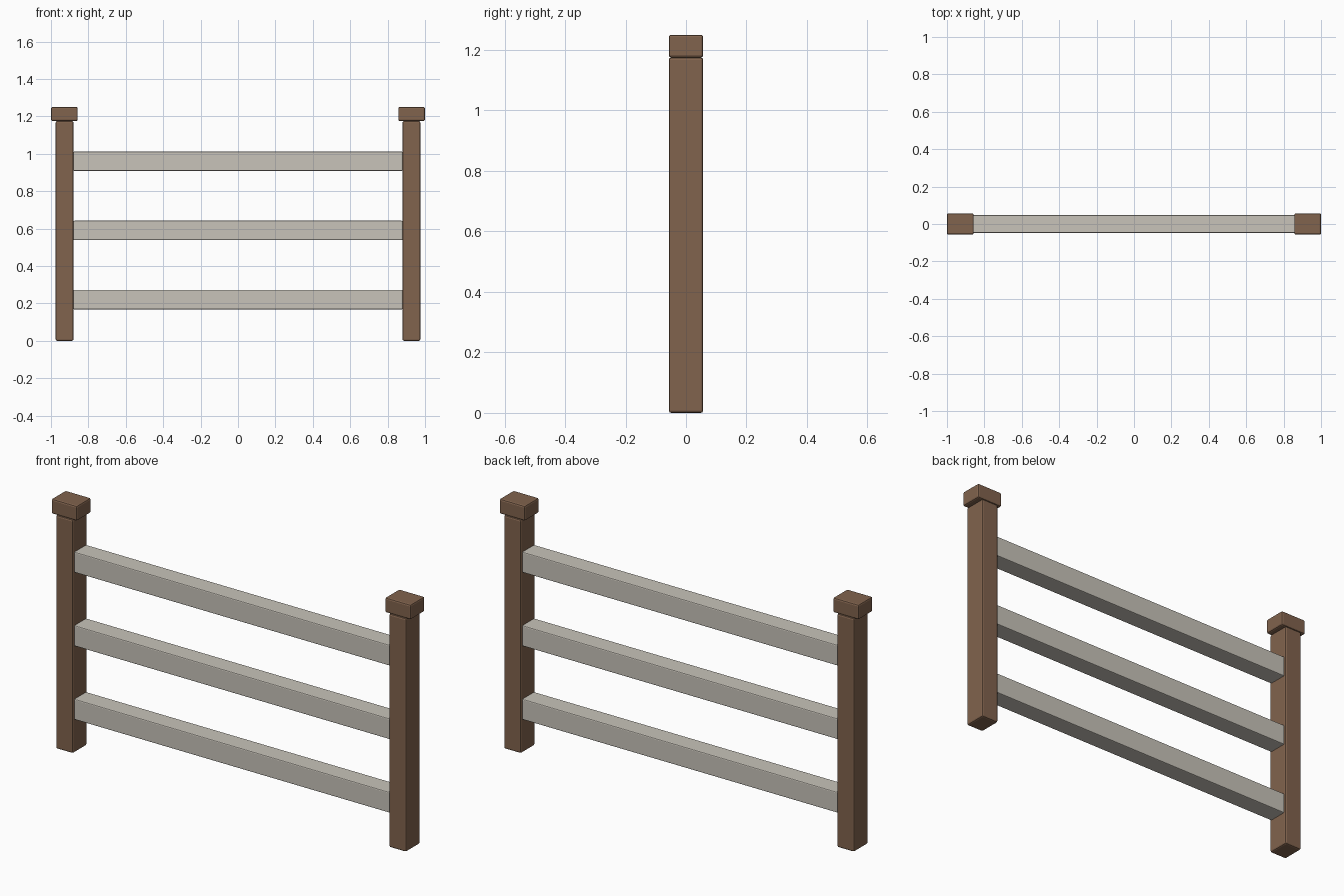
import bpy, bmesh

if "Cube" in bpy.data.objects:
    bpy.data.objects.remove(bpy.data.objects["Cube"])


def material(name, color):
    mat = bpy.data.materials.new(name)
    mat.diffuse_color = color
    mat.use_nodes = True
    mat.node_tree.nodes["Principled BSDF"].inputs["Base Color"].default_value = mat.diffuse_color
    return mat


wood = material("brown_wood", (0.22, 0.125, 0.075, 1))
pale = material("pale_wood", (0.58, 0.55, 0.49, 1))


def box(name, center, size, mat, bevel):
    """Box with softly bevelled edges."""
    bm = bmesh.new()
    bmesh.ops.create_cube(bm, size=1)
    bmesh.ops.scale(bm, vec=size, verts=bm.verts)
    mesh = bpy.data.meshes.new(name)
    bm.to_mesh(mesh)
    bm.free()
    mesh.materials.append(mat)
    ob = bpy.data.objects.new(name, mesh)
    ob.location = center
    bpy.context.collection.objects.link(ob)
    mod = ob.modifiers.new("bevel", "BEVEL")
    mod.width = bevel
    mod.segments = 2
    return ob


# Posts with overhanging caps
for side, s in (("left", -1), ("right", 1)):
    box(side + "_post", (s * 0.927, 0, 0.5875), (0.095, 0.114, 1.175), wood, 0.008)
    box(side + "_post_cap", (s * 0.9285, 0, 1.2125), (0.143, 0.114, 0.075), wood, 0.008)

# Three rails spanning between the posts
for name, z in (("lower_rail", 0.22), ("middle_rail", 0.59), ("upper_rail", 0.96)):
    box(name, (0, 0, z), (1.76, 0.096, 0.104), pale, 0.005)
